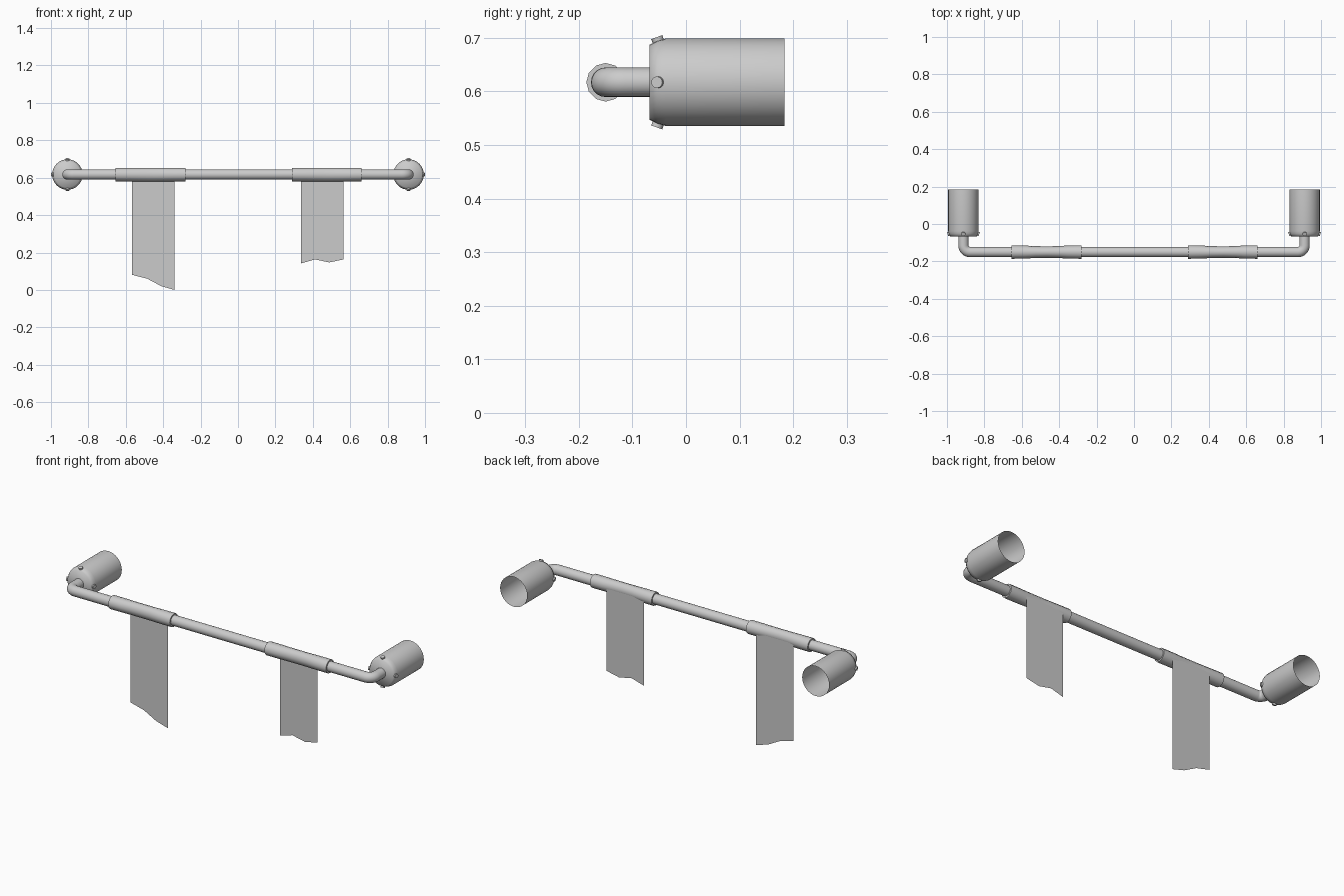
import bpy, bmesh, math
from mathutils import Vector

if "Cube" in bpy.data.objects:
    bpy.data.objects.remove(bpy.data.objects["Cube"])

Z0, YP = 0.617, -0.15        # rail height and depth
XC = 0.912                   # wall mount offset
R_PIPE = 0.0275

grey = bpy.data.materials.new("plain grey")
grey.diffuse_color = (0.6, 0.6, 0.6, 1)
grey.use_nodes = True
grey.node_tree.nodes["Principled BSDF"].inputs["Base Color"].default_value = grey.diffuse_color


def finish(name, bm, smooth_angle=35):
    bmesh.ops.recalc_face_normals(bm, faces=bm.faces)
    me = bpy.data.meshes.new(name)
    bm.to_mesh(me)
    bm.free()
    ob = bpy.data.objects.new(name, me)
    bpy.context.collection.objects.link(ob)
    me.materials.append(grey)
    if smooth_angle:
        bpy.ops.object.select_all(action='DESELECT')
        ob.select_set(True)
        bpy.context.view_layer.objects.active = ob
        bpy.ops.object.shade_smooth_by_angle(angle=math.radians(smooth_angle))
    return ob


def skin(bm, rings, cap_start=False, cap_end=False):
    """Join equal rings of points into a tube."""
    loops = [[bm.verts.new(p) for p in ring] for ring in rings]
    n = len(loops[0])
    for a, b in zip(loops, loops[1:]):
        for i in range(n):
            j = (i + 1) % n
            bm.faces.new((a[i], a[j], b[j], b[i]))
    if cap_start:
        bm.faces.new(loops[0])
    if cap_end:
        bm.faces.new(loops[-1])


def circle(centre, u, v, ru, rv, n):
    c, u, v = Vector(centre), Vector(u), Vector(v)
    return [c + u * ru * math.cos(2 * math.pi * i / n) + v * rv * math.sin(2 * math.pi * i / n)
            for i in range(n)]


# Rail with a rounded elbow at each end
BEND = 0.036
half = [(XC, -0.068, math.pi / 2)]
for k in range(9):
    a = math.pi / 2 * k / 8
    half.append((XC - BEND + BEND * math.cos(a), YP + BEND - BEND * math.sin(a), math.pi / 2 - a))
path = [(x, y, Vector((math.cos(t), math.sin(t), 0))) for x, y, t in half]
path += [(-x, y, Vector((d.x, -d.y, 0))) for x, y, d in reversed(path)]
bm = bmesh.new()
skin(bm, [circle((x, y, Z0), (-d.y, d.x, 0), (0, 0, 1), R_PIPE, R_PIPE, 20) for x, y, d in path])
finish("rail", bm)

# Wall mounts: open cups with a softened front and four screws
cup_profile = [(0.070, -0.068), (0.078, -0.053), (0.0815, -0.038), (0.0815, 0.184)]
for side, s in (("left", -1), ("right", 1)):
    bm = bmesh.new()
    skin(bm, [circle((s * XC, y, Z0), (1, 0, 0), (0, 0, 1), r, r, 32) for r, y in cup_profile],
         cap_start=True)
    finish(side + "_wall_mount", bm, 75)

    bm = bmesh.new()
    tilt = math.radians(20)
    for k in range(4):
        a = k * math.pi / 2
        out = Vector((math.cos(a), 0, math.sin(a)))
        across = Vector((-math.sin(a), 0, math.cos(a)))
        axis = out * math.cos(tilt) + Vector((0, -math.sin(tilt), 0))
        base = Vector((s * XC, -0.052, Z0)) + out * 0.077
        v = axis.cross(across)
        skin(bm, [circle(base + axis * h, across, v, 0.011, 0.011, 12) for h in (-0.006, 0.0077)],
             cap_end=True)
    finish(side + "_screws", bm)

# Cloth sleeves on the rail, pinched front to back in the middle
sleeve_half = [(0.186, 0.036), (0.115, 0.035), (0.06, 0.0315)]
sleeve_profile = sleeve_half + [(0, 0.0305)] + [(-x, r) for x, r in reversed(sleeve_half)]
for side, x0 in (("left", -0.468), ("right", 0.475)):
    bm = bmesh.new()
    skin(bm, [circle((x0 + dx, YP, Z0), (0, 1, 0), (0, 0, 1), ry, 0.036, 12)
              for dx, ry in sleeve_profile], True, True)
    finish(side + "_sleeve", bm)

# Cloth strips with ragged hems, hanging from the back of the sleeves
hems = {
    "left": [(-0.567, 0.081), (-0.485, 0.060), (-0.41, 0.020), (-0.339, 0.0)],
    "right": [(0.338, 0.142), (0.412, 0.163), (0.488, 0.147), (0.563, 0.163)],
}
Y_STRIP = -0.119
for side, hem in hems.items():
    bm = bmesh.new()
    top = [bm.verts.new((x, Y_STRIP, 0.612)) for x, z in hem]
    low = [bm.verts.new((x, Y_STRIP, z)) for x, z in hem]
    for i in range(len(hem) - 1):
        bm.faces.new((low[i], low[i + 1], top[i + 1], top[i]))
    finish(side + "_hanging_strip", bm, None)
